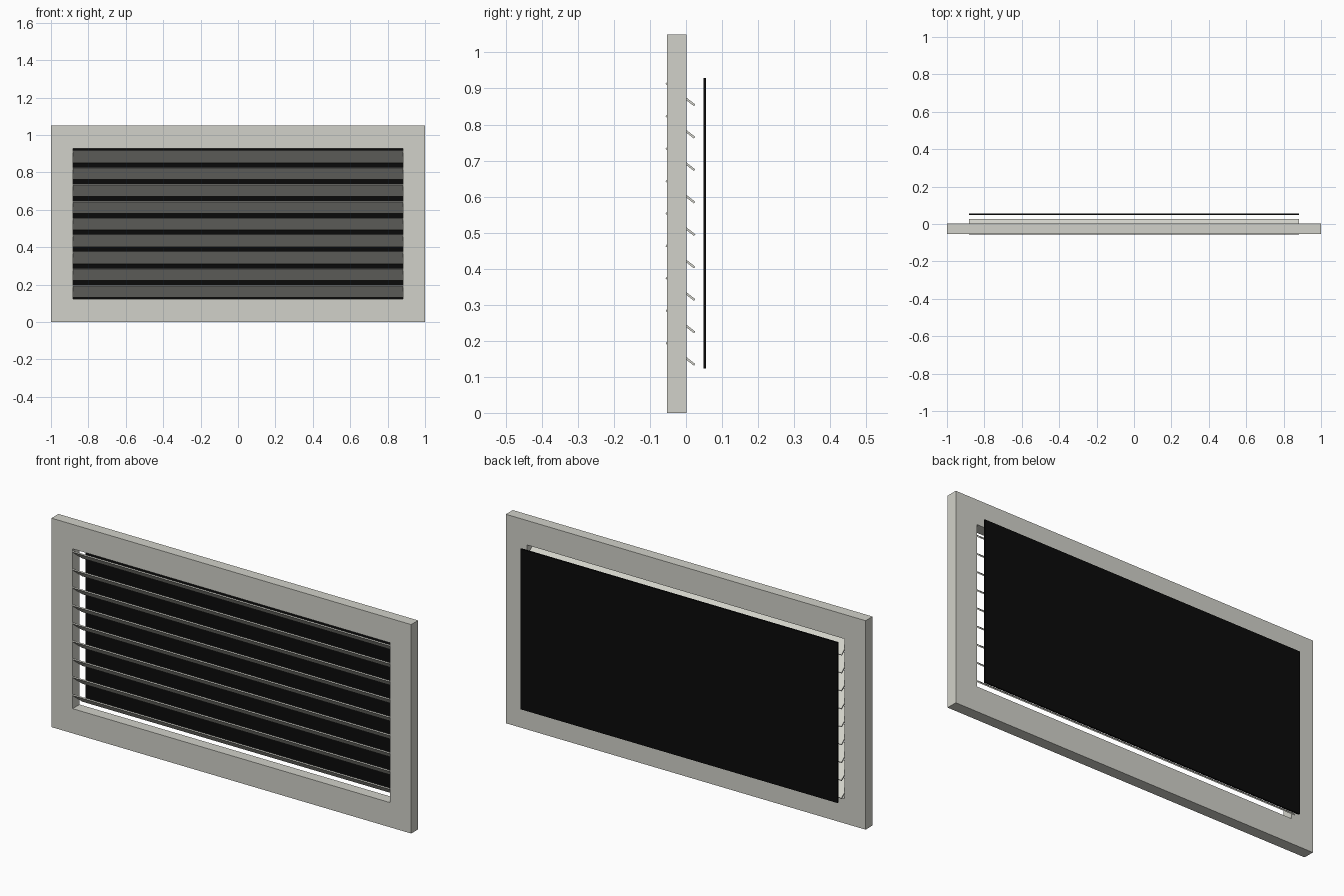
import bpy, bmesh, math
from mathutils import Matrix

if "Cube" in bpy.data.objects:
    bpy.data.objects.remove(bpy.data.objects["Cube"])

def material(name, rgb):
    m = bpy.data.materials.new(name)
    m.diffuse_color = (*rgb, 1)
    m.use_nodes = True
    m.node_tree.nodes["Principled BSDF"].inputs["Base Color"].default_value = m.diffuse_color
    return m

grey = material("warm light grey", (0.64, 0.64, 0.585))
black = material("near black", (0.003, 0.003, 0.003))

def finish(bm, name, mat):
    bmesh.ops.recalc_face_normals(bm, faces=bm.faces)
    me = bpy.data.meshes.new(name)
    bm.to_mesh(me)
    bm.free()
    me.materials.append(mat)
    ob = bpy.data.objects.new(name, me)
    bpy.context.collection.objects.link(ob)
    return ob

def box(name, size, centre, mat, tilt=0.0):
    bm = bmesh.new()
    bmesh.ops.create_cube(bm, size=1)
    bm.transform(Matrix.Translation(centre) @ Matrix.Rotation(tilt, 4, 'X')
                 @ Matrix.Diagonal((*size, 1)))
    return finish(bm, name, mat)

W, H = 1.0, 1.05                 # frame half width, height
OX, Z0, Z1 = 0.882, 0.124, 0.927  # opening half width, bottom, top
Y0, Y1 = -0.053, 0.002           # frame front and back

# Frame: flat rectangular ring extruded backwards
bm = bmesh.new()
outer = [bm.verts.new((x, Y0, z)) for x, z in ((-W, 0), (W, 0), (W, H), (-W, H))]
inner = [bm.verts.new((x, Y0, z)) for x, z in ((-OX, Z0), (OX, Z0), (OX, Z1), (-OX, Z1))]
ring = []
for i in range(4):
    j = (i + 1) % 4
    ring.append(bm.faces.new((outer[i], outer[j], inner[j], inner[i])))
ext = bmesh.ops.extrude_face_region(bm, geom=ring, use_keep_orig=True)
bmesh.ops.translate(bm, vec=(0, Y1 - Y0, 0),
                    verts=[g for g in ext["geom"] if isinstance(g, bmesh.types.BMVert)])
finish(bm, "frame", grey)

# Slats: nine tilted blades, front edge high
for i in range(9):
    box(f"slat_{i + 1}", (2 * OX, 0.1, 0.006), (0, -0.0155, 0.164 + 0.09 * i),
        grey, math.radians(-38))

# Dark backing panel behind the slats
box("backing_panel", (2 * OX, 0.008, 0.806), (0, 0.052, 0.5255), black)
